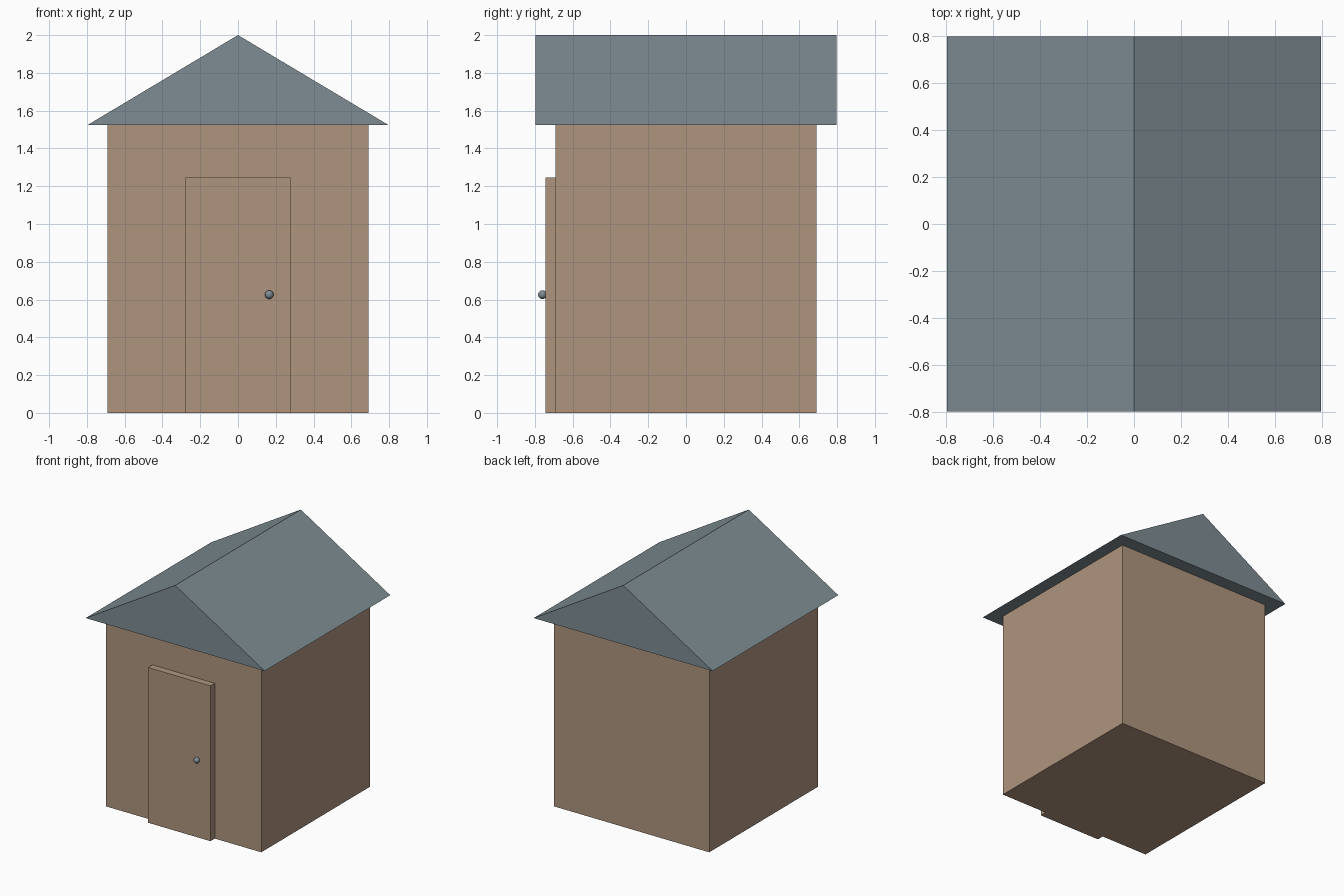
import bpy
import bmesh
from mathutils import Matrix

if "Cube" in bpy.data.objects:
    bpy.data.objects.remove(bpy.data.objects["Cube"])


def material(name, rgb):
    m = bpy.data.materials.new(name)
    m.diffuse_color = (*rgb, 1.0)
    m.use_nodes = True
    m.node_tree.nodes["Principled BSDF"].inputs["Base Color"].default_value = m.diffuse_color
    return m


WOOD = material("tan wood", (0.43, 0.30, 0.21))
SLATE = material("blue grey slate", (0.21, 0.265, 0.295))


def finish(name, bm, mat):
    bmesh.ops.recalc_face_normals(bm, faces=bm.faces)
    mesh = bpy.data.meshes.new(name)
    bm.to_mesh(mesh)
    bm.free()
    mesh.materials.append(mat)
    obj = bpy.data.objects.new(name, mesh)
    bpy.context.collection.objects.link(obj)
    return obj


def box(name, lo, hi, mat):
    bm = bmesh.new()
    size = [b - a for a, b in zip(lo, hi)]
    mid = [(a + b) / 2 for a, b in zip(lo, hi)]
    bmesh.ops.create_cube(bm, size=1.0, matrix=Matrix.Translation(mid) @ Matrix.Diagonal((*size, 1)))
    return finish(name, bm, mat)


# Walls and raised door slab
box("walls", (-0.69, -0.69, 0), (0.69, 0.69, 1.525), WOOD)
box("door", (-0.277, -0.745, 0), (0.277, -0.69, 1.247), WOOD)

# Gable roof: triangle profile extruded from front to back
bm = bmesh.new()
profile = [(-0.795, 1.525), (0.795, 1.525), (0, 2.0)]
gable = bm.faces.new([bm.verts.new((x, -0.797, z)) for x, z in profile])
ext = bmesh.ops.extrude_face_region(bm, geom=[gable], use_keep_orig=True)
bmesh.ops.translate(bm, vec=(0, 1.594, 0),
                    verts=[v for v in ext["geom"] if isinstance(v, bmesh.types.BMVert)])
finish("roof", bm, SLATE)

# Round door knob
bm = bmesh.new()
bmesh.ops.create_uvsphere(bm, u_segments=16, v_segments=10, radius=0.023,
                          matrix=Matrix.Translation((0.165, -0.76, 0.626)))
knob = finish("door_knob", bm, SLATE)
for p in knob.data.polygons:
    p.use_smooth = True
